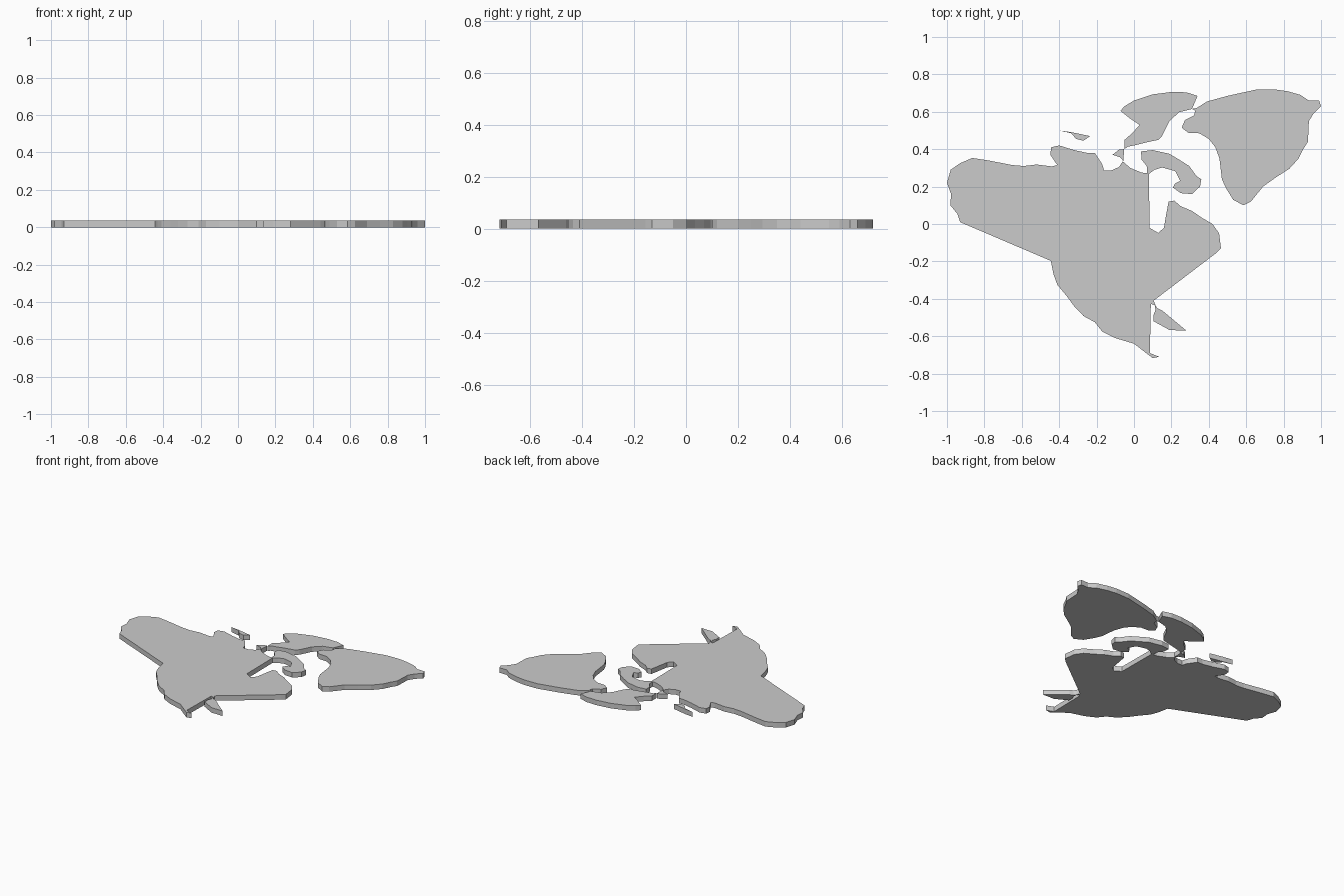
import bpy
import bmesh

THICK = 0.035


def slab(name, outline):
    """Extrude a closed 2D outline upward into a flat plate."""
    bm = bmesh.new()
    base = bm.faces.new([bm.verts.new((x, y, 0)) for x, y in outline])
    top = bmesh.ops.extrude_face_region(bm, geom=[base], use_keep_orig=True)
    moved = [v for v in top["geom"] if isinstance(v, bmesh.types.BMVert)]
    bmesh.ops.translate(bm, verts=moved, vec=(0, 0, THICK))
    bmesh.ops.recalc_face_normals(bm, faces=bm.faces)
    bmesh.ops.triangulate(bm, faces=[f for f in bm.faces if len(f.verts) > 4])
    mesh = bpy.data.meshes.new(name)
    bm.to_mesh(mesh)
    bm.free()
    obj = bpy.data.objects.new(name, mesh)
    bpy.context.collection.objects.link(obj)
    return obj


# Main continental plate, clockwise from the west tip
north_coast = [
    (-1, .22), (-.98, .29), (-.93, .325), (-.865, .353), (-.78, .34), (-.65, .315),
    (-.59, .31), (-.52, .318), (-.44, .308), (-.41, .315), (-.447, .37), (-.443, .41),
    (-.40, .42), (-.32, .395), (-.25, .38), (-.21, .38), (-.17, .32), (-.16, .287),
    (-.12, .287), (-.08, .305), (-.06, .335), (-.02, .30), (.04, .275), (.08, .27)]
east_coast = [
    (.083, -.02), (.13, -.048), (.16, -.02), (.172, .05), (.185, .12), (.215, .125),
    (.25, .095), (.31, .07), (.36, .035), (.42, 0), (.455, -.05), (.465, -.13),
    (.44, -.155), (.105, -.41), (.115, -.435), (.09, -.427)]
south_west_coast = [
    (.085, -.69), (.135, -.71), (.10, -.717), (0, -.64), (-.10, -.61), (-.17, -.575),
    (-.21, -.525), (-.27, -.492), (-.32, -.44), (-.36, -.385), (-.41, -.325),
    (-.43, -.27), (-.445, -.197), (-.93, .01), (-.945, .055), (-.982, .10), (-.978, .16)]
slab("continent", north_coast + east_coast + south_west_coast)

# Southern spur beside the east coast
slab("southern_spur", [
    (.11, -.43), (.125, -.45), (.15, -.462), (.28, -.57), (.19, -.567), (.105, -.52),
    (.105, -.485), (.115, -.46)])

# Hooked land around the bay
slab("hooked_island", [
    (.07, .272), (.068, .31), (.04, .345), (.038, .388), (.10, .395), (.19, .375),
    (.24, .345), (.295, .31), (.335, .255), (.36, .24), (.353, .20), (.31, .16),
    (.25, .165), (.208, .195), (.22, .217), (.247, .23), (.22, .283), (.15, .302),
    (.11, .29), (.08, .268)])

# Little headland joining the coast to the northern island
slab("headland", [
    (-.115, .37), (-.08, .398), (-.053, .40), (-.055, .365), (-.055, .335), (-.075, .357)])

slab("northern_island", [
    (-.05, .40), (-.05, .45), (-.01, .485), (.03, .53), (-.02, .563), (-.073, .605),
    (-.05, .63), (0, .66), (.10, .693), (.20, .706), (.28, .704), (.34, .685),
    (.31, .615), (.24, .597), (.19, .55), (.15, .47), (.13, .45), (.06, .435),
    (0, .42), (-.035, .413)])

slab("large_east_island", [
    (.31, .615), (.335, .62), (.39, .655), (.50, .685), (.65, .718), (.75, .72),
    (.82, .71), (.89, .69), (.935, .66), (.99, .66), (1, .63), (.96, .59), (.935, .55),
    (.93, .44), (.905, .40), (.88, .35), (.83, .295), (.76, .25), (.69, .20),
    (.625, .12), (.585, .10), (.53, .13), (.49, .195), (.47, .24), (.457, .35),
    (.435, .41), (.40, .455), (.35, .485), (.29, .488), (.255, .515), (.272, .555),
    (.32, .58), (.328, .605)])

slab("small_west_island", [
    (-.40, .50), (-.34, .492), (-.235, .47), (-.27, .445), (-.31, .455), (-.335, .485)])
